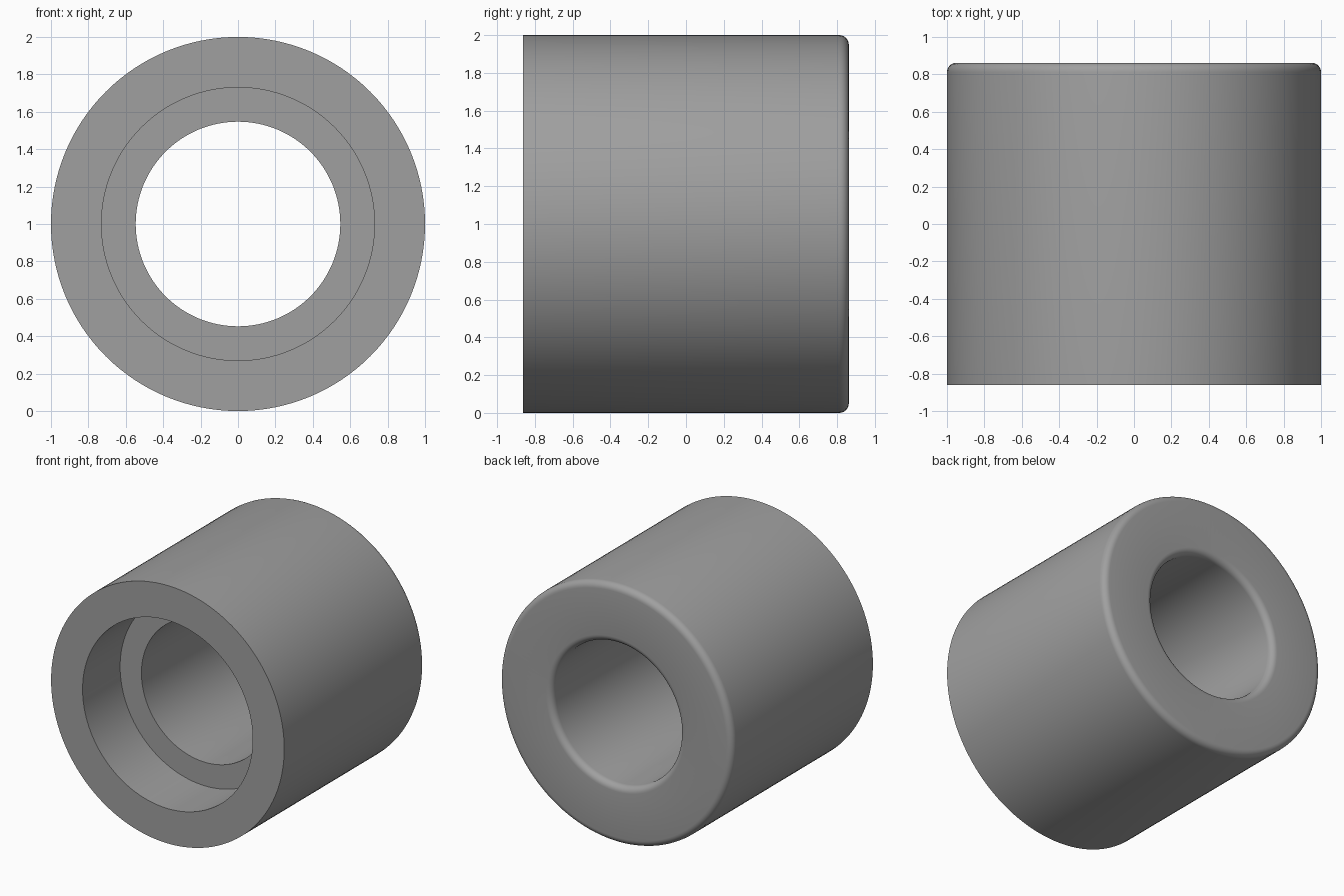
import bpy, bmesh, math
from mathutils import Matrix, Vector

if "Cube" in bpy.data.objects:
    bpy.data.objects.remove(bpy.data.objects["Cube"])

R_OUT, R_BORE, R_COUNTER = 1.0, 0.547, 0.73
Y_FRONT, Y_BACK, DEPTH, FILLET = -0.862, 0.862, 0.46, 0.05
SIDES, ARC = 128, 6


def fillet(cr, cy, a0, a1):
    """Quarter-round points (radius, y) about a centre."""
    return [(cr + FILLET * math.cos(a), cy + FILLET * math.sin(a))
            for a in (math.radians(a0 + (a1 - a0) * i / ARC) for i in range(ARC + 1))]


# Closed section: counterbored front, rounded rims at the back
shelf = Y_FRONT + DEPTH
profile = [(R_COUNTER, Y_FRONT), (R_OUT, Y_FRONT)]
profile += fillet(R_OUT - FILLET, Y_BACK - FILLET, 0, 90)
profile += fillet(R_BORE + FILLET, Y_BACK - FILLET, 90, 180)
profile += [(R_BORE, shelf), (R_COUNTER, shelf)]

# Revolve the section around the y axis
bm = bmesh.new()
rings = []
for i in range(SIDES):
    turn = Matrix.Rotation(2 * math.pi * i / SIDES, 3, 'Y')
    rings.append([bm.verts.new(turn @ Vector((r, y, 0)) + Vector((0, 0, 1)))
                  for r, y in profile])
n = len(profile)
for i in range(SIDES):
    a, b = rings[i], rings[(i + 1) % SIDES]
    for j in range(n):
        k = (j + 1) % n
        bm.faces.new((a[j], a[k], b[k], b[j]))
bmesh.ops.recalc_face_normals(bm, faces=bm.faces)

mesh = bpy.data.meshes.new("bushing")
bm.to_mesh(mesh)
bm.free()
bushing = bpy.data.objects.new("bushing", mesh)
bpy.context.collection.objects.link(bushing)

# Single grey finish
grey = bpy.data.materials.new("plain grey")
grey.diffuse_color = (0.35, 0.35, 0.35, 1)
grey.use_nodes = True
grey.node_tree.nodes["Principled BSDF"].inputs["Base Color"].default_value = grey.diffuse_color
mesh.materials.append(grey)

# Smooth walls with crisp machined edges
bpy.context.view_layer.objects.active = bushing
bushing.select_set(True)
bpy.ops.object.shade_smooth_by_angle(angle=math.radians(30))
